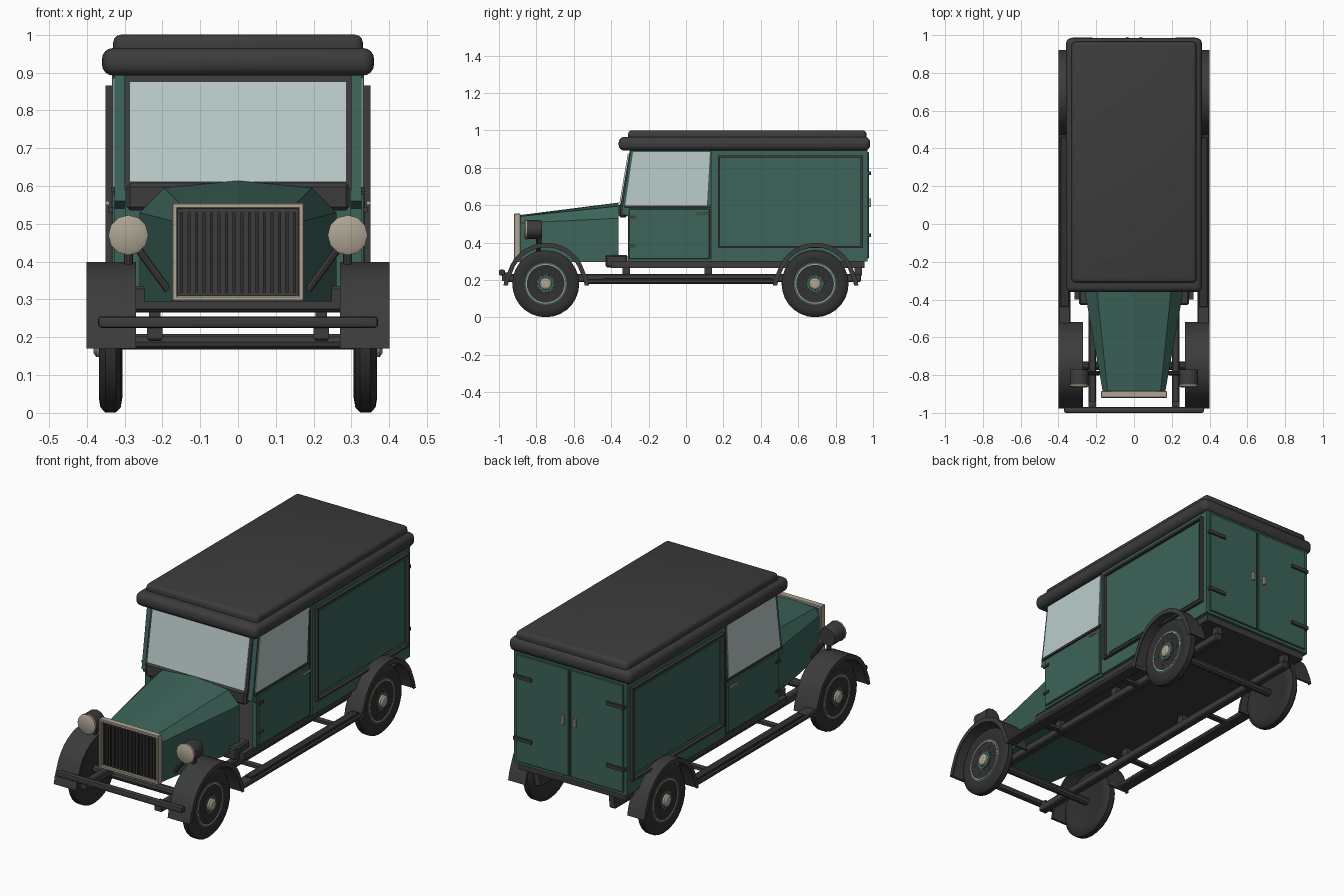
import bpy, bmesh, math
from mathutils import Vector, Matrix

cube = bpy.data.objects.get("Cube")
if cube:
    bpy.data.objects.remove(cube, do_unlink=True)


def material(name, rgb):
    m = bpy.data.materials.new(name)
    m.use_nodes = True
    m.diffuse_color = (*rgb, 1)
    m.node_tree.nodes["Principled BSDF"].inputs["Base Color"].default_value = (*rgb, 1)
    return m


GREEN = material("dark green paint", (0.045, 0.125, 0.1))
BLACK = material("black trim", (0.045, 0.045, 0.045))
TYRE = material("tyre rubber", (0.03, 0.03, 0.03))
BEIGE = material("warm nickel", (0.42, 0.37, 0.29))
GLASS = material("pale glass", (0.5, 0.61, 0.6))
SIDES = ((1, "left"), (-1, "right"))


def finish(name, bm, mat, smooth=False):
    bmesh.ops.recalc_face_normals(bm, faces=bm.faces)
    me = bpy.data.meshes.new(name)
    bm.to_mesh(me)
    bm.free()
    me.materials.append(mat)
    ob = bpy.data.objects.new(name, me)
    bpy.context.collection.objects.link(ob)
    if smooth:
        bpy.ops.object.select_all(action='DESELECT')
        ob.select_set(True)
        bpy.context.view_layer.objects.active = ob
        bpy.ops.object.shade_smooth_by_angle(angle=math.radians(35))
    return ob


def box(name, lo, hi, mat, bevel=0, segments=1):
    lo, hi = [Vector(map(f, lo, hi)) for f in (min, max)]
    bm = bmesh.new()
    bmesh.ops.create_cube(bm, size=1)
    for v in bm.verts:
        v.co = (lo + hi) / 2 + v.co * (hi - lo)
    if bevel:
        bmesh.ops.bevel(bm, geom=bm.edges[:], offset=bevel, segments=segments,
                        profile=0.5, affect='EDGES')
    return finish(name, bm, mat, segments > 1)


def loft(name, rings, mat, smooth=False):
    """Skin a list of equal point rings and cap both ends."""
    bm = bmesh.new()
    rows = [[bm.verts.new(p) for p in ring] for ring in rings]
    n = len(rows[0])
    for a, b in zip(rows, rows[1:]):
        for i in range(n):
            j = (i + 1) % n
            bm.faces.new((a[i], a[j], b[j], b[i]))
    bm.faces.new(rows[0])
    bm.faces.new(rows[-1])
    return finish(name, bm, mat, smooth)


def prism(name, yz, x0, x1, mat):
    return loft(name, [[(x, y, z) for y, z in yz] for x in (x0, x1)], mat)


def lathe(name, centre, axis, profile, mat, sides=24):
    """Turn (distance along axis, radius) pairs around an axis."""
    turn = Vector(axis).to_track_quat('Z', 'Y').to_matrix()
    rings = [[Vector(centre) + turn @ Vector((r * math.cos(t), r * math.sin(t), d))
              for t in (math.tau * i / sides for i in range(sides))]
             for d, r in profile]
    return loft(name, rings, mat, True)


def rod(name, a, b, r, mat, sides=10):
    d = Vector(b) - Vector(a)
    return lathe(name, a, d, [(0, r), (d.length, r)], mat, sides)


# Roof
box("roof_lower", (-0.36, -0.36, 0.892), (0.36, 0.985, 0.965), BLACK, 0.03, 4)
box("roof_upper", (-0.33, -0.31, 0.94), (0.33, 0.965, 1.0), BLACK, 0.02, 3)

# Cargo box and floor
box("cargo_box", (-0.333, 0.145, 0.3), (0.333, 0.97, 0.9), GREEN)
box("floor", (-0.315, -0.4, 0.265), (0.315, 0.955, 0.302), BLACK)
box("cowl_step", (-0.29, -0.43, 0.267), (0.29, -0.312, 0.335), BLACK, 0.008)

# Cab sides with doors and windows
wall = [(-0.31, 0.3), (0.146, 0.3), (0.146, 0.9), (-0.295, 0.9), (-0.345, 0.56), (-0.31, 0.54)]
pane = [(-0.325, 0.598), (0.112, 0.598), (0.128, 0.885), (-0.283, 0.885)]
for s, side in SIDES:
    prism(f"cab_wall_{side}", wall, s * 0.298, s * 0.326, GREEN)
    prism(f"side_window_{side}", pane, s * 0.32, s * 0.33, GLASS)
    box(f"window_sill_{side}", (s * 0.32, -0.33, 0.586), (s * 0.336, 0.13, 0.598), BLACK)
    box(f"door_{side}", (s * 0.32, -0.305, 0.312), (s * 0.336, 0.128, 0.582), GREEN, 0.004)
    box(f"door_gap_{side}", (s * 0.32, 0.13, 0.31), (s * 0.329, 0.14, 0.89), BLACK)
    for z in (0.375, 0.53):
        box(f"door_hinge_{side}", (s * 0.33, -0.31, z), (s * 0.342, -0.27, z + 0.014), BLACK)
    rod(f"door_handle_{side}", (s * 0.345, 0.06, 0.555), (s * 0.345, 0.115, 0.555), 0.006, BEIGE, 8)
    # Cargo side panel trim
    for z in (0.37, 0.855):
        box(f"panel_rail_{side}", (s * 0.33, 0.17, z), (s * 0.35, 0.945, z + 0.011), BLACK)
    for y in (0.17, 0.934):
        box(f"panel_stile_{side}", (s * 0.33, y, 0.37), (s * 0.35, y + 0.011, 0.866), BLACK)
    box(f"cargo_panel_{side}", (s * 0.33, 0.2, 0.4), (s * 0.337, 0.915, 0.836), GREEN)
    # Rear door leaf with hinges and pull
    box(f"rear_door_{side}", (s * 0.005, 0.965, 0.315), (s * 0.315, 0.978, 0.885), GREEN, 0.003)
    for z in (0.44, 0.77):
        box(f"rear_hinge_{side}", (s * 0.22, 0.97, z - 0.009), (s * 0.325, 0.988, z + 0.009), BLACK)
    box(f"rear_pull_{side}", (s * 0.03, 0.97, 0.59), (s * 0.042, 0.99, 0.635), BEIGE)
box("rear_door_seam", (-0.005, 0.965, 0.315), (0.005, 0.973, 0.885), BLACK)

# Windscreen
prism("windscreen_frame", [(-0.352, 0.59), (-0.3, 0.895), (-0.28, 0.895), (-0.332, 0.59)], -0.3, 0.3, BLACK)
prism("windscreen", [(-0.356, 0.61), (-0.311, 0.876), (-0.3, 0.876), (-0.345, 0.61)], -0.287, 0.287, GLASS)
box("dashboard", (-0.295, -0.36, 0.535), (0.295, -0.315, 0.608), BLACK, 0.01)

# Tapered bonnet
def bonnet_ring(y, w, shoulder, crease, top, ridge):
    half = [(w, 0.295), (w, shoulder), (crease, top)]
    pts = half + [(0, ridge)] + [(-x, z) for x, z in reversed(half)]
    return [(x, y, z) for x, z in pts]


loft("bonnet", [bonnet_ring(-0.89, 0.165, 0.505, 0.14, 0.54, 0.547),
                bonnet_ring(-0.36, 0.26, 0.53, 0.195, 0.595, 0.614)], GREEN)

# Radiator
box("radiator_core", (-0.165, -0.905, 0.305), (0.165, -0.885, 0.545), BLACK)
for z in (0.295, 0.54):
    box("radiator_frame_rail", (-0.175, -0.92, z), (0.175, -0.885, z + 0.015), BEIGE, 0.003)
for s, side in SIDES:
    box(f"radiator_frame_{side}", (s * 0.16, -0.92, 0.295), (s * 0.175, -0.885, 0.555), BEIGE, 0.003)
for i in range(16):
    x = -0.15 + 0.02 * i
    box("radiator_slat", (x - 0.004, -0.913, 0.318), (x + 0.004, -0.9, 0.53), TYRE)

# Chassis, axles and bumper
for s, side in SIDES:
    box(f"chassis_rail_{side}", (s * 0.2, -0.96, 0.19), (s * 0.24, 0.935, 0.232), BLACK, 0.006)
    box(f"bumper_bracket_{side}", (s * 0.2, -0.985, 0.195), (s * 0.24, -0.94, 0.24), BLACK)
    box(f"running_board_{side}", (s * 0.335, -0.53, 0.18), (s * 0.4, 0.48, 0.205), BLACK, 0.006)
    box(f"board_tread_{side}", (s * 0.345, -0.44, 0.2), (s * 0.39, 0.46, 0.212), TYRE, 0.003)
    for y in (-0.3, 0.3):
        box(f"board_bracket_{side}", (s * 0.22, y, 0.185), (s * 0.34, y + 0.03, 0.2), BLACK)
    for y in (-0.34, 0.1, 0.9):
        box(f"body_mount_{side}", (s * 0.205, y, 0.225), (s * 0.235, y + 0.04, 0.275), BLACK)
box("bumper", (-0.37, -1.0, 0.225), (0.37, -0.968, 0.255), BLACK, 0.008, 2)


# Mudguard: a band swept around the wheel, kicked out at the ends
def mudguard(name, y0, xa, xb):
    rings = []
    for i in range(19):
        t = math.radians(-4 + 188 * i / 18)
        flare = 0.008 * max(0, abs(i - 9) - 7)
        rings.append([(x, y0 + (r + flare) * math.cos(t), 0.185 + r * math.sin(t))
                      for x, r in ((xa, 0.214), (xb, 0.214), (xb, 0.19), (xb - math.copysign(0.01, xb), 0.202), (xa, 0.202))])
    loft(name, rings, BLACK, True)


# Wheels
tyre_profile = [(-0.024, 0.118), (-0.031, 0.14), (-0.027, 0.165), (-0.014, 0.179),
                (0.014, 0.179), (0.027, 0.165), (0.031, 0.14), (0.024, 0.118)]
for y, end in ((-0.75, "front"), (0.69, "rear")):
    rod(f"{end}_axle", (-0.32, y, 0.188), (0.32, y, 0.188), 0.022, BLACK)
    for s, side in SIDES:
        c, out = (s * 0.337, y, 0.18), (s, 0, 0)
        tag = f"{end}_{side}"
        lathe(f"tyre_{tag}", c, out, tyre_profile, TYRE, 28)
        lathe(f"wheel_disc_{tag}", c, out, [(-0.02, 0.122), (0.023, 0.122), (0.025, 0.105),
                                            (0.016, 0.095), (0.02, 0.05)], GREEN, 28)
        lathe(f"rim_ring_{tag}", c, out, [(0.02, 0.106), (0.027, 0.106), (0.027, 0.101), (0.02, 0.101)], BEIGE, 28)
        lathe(f"hub_plate_{tag}", c, out, [(0.01, 0.055), (0.025, 0.052)], BLACK)
        lathe(f"hub_flange_{tag}", c, out, [(0.02, 0.047), (0.028, 0.045)], GREEN)
        lathe(f"hub_cap_{tag}", c, out, [(0.02, 0.034), (0.038, 0.032), (0.045, 0.022)], BEIGE, 12)
        for i in range(6):
            a = math.tau * i / 6
            p = Vector((c[0] + s * 0.018, y + 0.073 * math.cos(a), 0.18 + 0.073 * math.sin(a)))
            rod(f"wheel_bolt_{tag}", p, p + Vector((s * 0.008, 0, 0)), 0.006, BLACK, 6)
        mudguard(f"mudguard_{tag}", y + 0.003, s * (0.27 if end == "front" else 0.3), s * 0.4)

# Headlamps on diagonal stays
for s, side in SIDES:
    c = (s * 0.29, -0.77, 0.47)
    lathe(f"headlamp_{side}", c, (0, -1, 0), [(0, 0.046), (0.01, 0.05), (0.085, 0.05)], BLACK, 12)
    lathe(f"headlamp_lens_{side}", c, (0, -1, 0), [(0.08, 0.053), (0.088, 0.053), (0.095, 0.04)], BEIGE, 12)
    rod(f"headlamp_stay_{side}", (s * 0.265, -0.79, 0.435), (s * 0.185, -0.79, 0.325), 0.011, BLACK)
    rod(f"headlamp_post_{side}", (s * 0.29, -0.785, 0.385), (s * 0.29, -0.785, 0.43), 0.012, BLACK)
